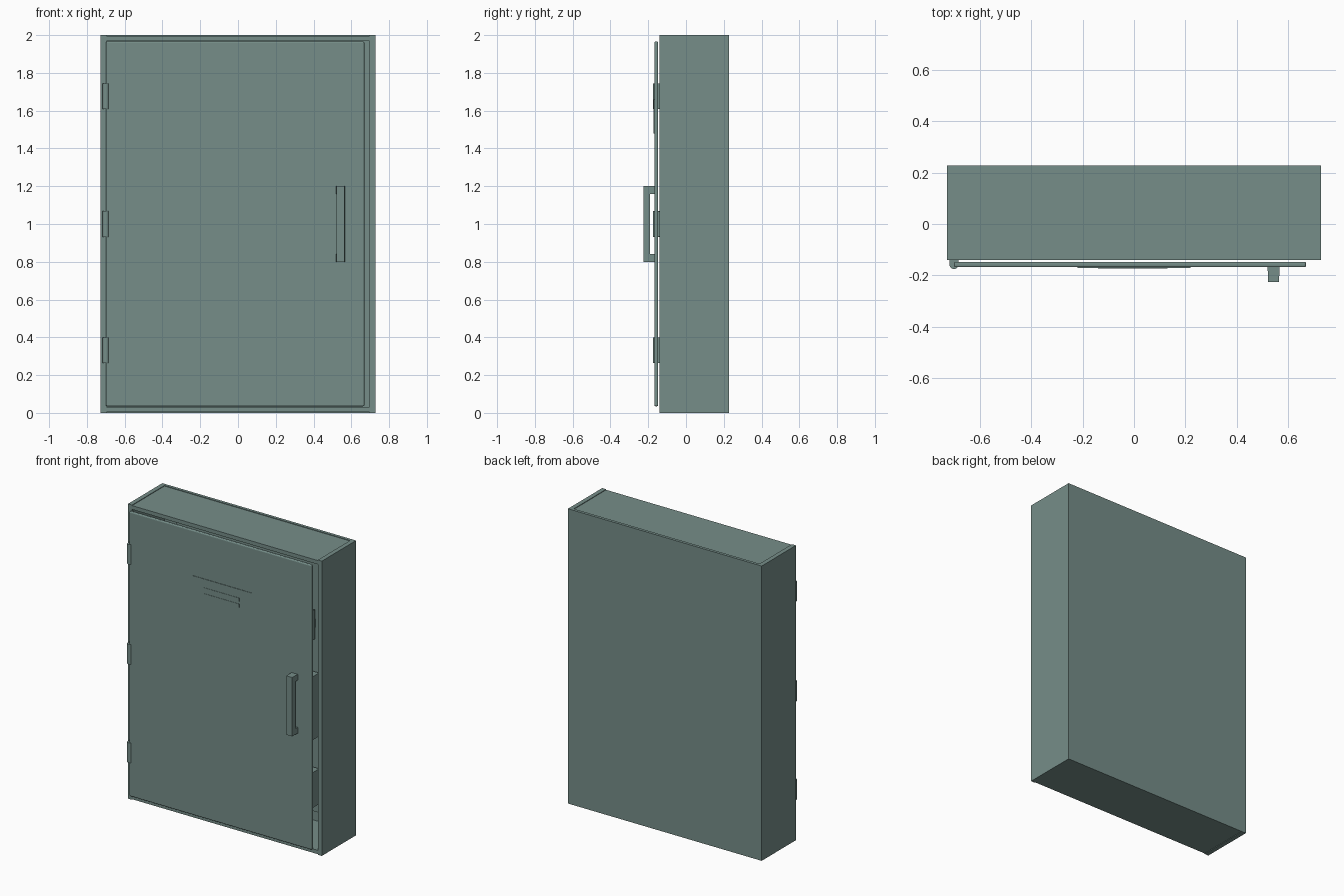
import bpy, bmesh
from mathutils import Vector

if "Cube" in bpy.data.objects:
    bpy.data.objects.remove(bpy.data.objects["Cube"])

paint = bpy.data.materials.new("grey_green_paint")
paint.diffuse_color = (0.18, 0.27, 0.25, 1)
paint.use_nodes = True
paint.node_tree.nodes["Principled BSDF"].inputs["Base Color"].default_value = paint.diffuse_color


def add(name, data):
    data.materials.append(paint)
    ob = bpy.data.objects.new(name, data)
    bpy.context.collection.objects.link(ob)
    return ob


def finish(name, bm, smooth=False):
    bmesh.ops.recalc_face_normals(bm, faces=bm.faces)
    mesh = bpy.data.meshes.new(name)
    bm.to_mesh(mesh)
    bm.free()
    ob = add(name, mesh)
    if smooth:
        bpy.ops.object.select_all(action='DESELECT')
        bpy.context.view_layer.objects.active = ob
        ob.select_set(True)
        bpy.ops.object.shade_smooth_by_angle()
    return ob


def box(name, x, y, z, bevel=0.0, segments=3):
    """Flat-shaded box from (min, max) ranges, with optional rounded edges."""
    bm = bmesh.new()
    bmesh.ops.create_cube(bm, size=1)
    for v in bm.verts:
        v.co = Vector([r[0] if c < 0 else r[1] for c, r in zip(v.co, (x, y, z))])
    if bevel:
        bmesh.ops.bevel(bm, geom=bm.edges[:], offset=bevel, segments=segments,
                        profile=0.5, affect='EDGES')
    return finish(name, bm)


def cylinder(name, centre, radius, height, sides=24):
    bm = bmesh.new()
    bmesh.ops.create_cone(bm, cap_ends=True, segments=sides, radius1=radius,
                          radius2=radius, depth=height)
    bmesh.ops.translate(bm, verts=bm.verts, vec=centre)
    return finish(name, bm, smooth=True)


def cable(name, points, radius=0.012):
    curve = bpy.data.curves.new(name, 'CURVE')
    curve.dimensions = '3D'
    curve.bevel_depth = radius
    curve.bevel_resolution = 2
    curve.resolution_u = 6
    spline = curve.splines.new('BEZIER')
    spline.bezier_points.add(len(points) - 1)
    for p, co in zip(spline.bezier_points, points):
        p.co = co
        p.handle_left_type = p.handle_right_type = 'AUTO'
    return add(name, curve)


# Open-fronted cabinet shell; roof and floor sit just inside the wall ends
W, FRONT, BACK, T = 0.727, -0.14, 0.227, 0.03
box("back_panel", (-W, W), (BACK - 0.02, BACK), (0, 2))
for side, s in (("left", -1), ("right", 1)):
    box(side + "_wall", sorted((s * W, s * (W - T))), (FRONT, BACK - 0.02), (0, 2))
box("floor_panel", (T - W, W - T), (FRONT, BACK - 0.02), (0.004, T))
box("roof_panel", (T - W, W - T), (FRONT, BACK - 0.02), (2 - T, 1.996))

# Door with rounded rim
box("door", (-0.70, 0.669), (-0.168, -0.147), (0.035, 1.966), bevel=0.007)

# Label plate with two plain raised strips
box("label_plate", (-0.22, 0.22), (-0.171, -0.167), (1.48, 1.66))
for i, z in enumerate((1.55, 1.59)):
    box(f"label_strip_{i}", (-0.14, 0.13), (-0.173, -0.170), (z - 0.012, z + 0.012))

# Hinges: knuckle barrel and leaf against the frame
for i, z in enumerate((0.332, 1.0, 1.677)):
    cylinder(f"hinge_barrel_{i}", (-0.70, -0.157, z), 0.018, 0.135)
    box(f"hinge_leaf_{i}", (-0.718, -0.682), (-0.15, -0.139), (z - 0.067, z + 0.067))

# Bracket handle: C profile, tapering slightly towards the front
profile = [(-0.167, 0.80), (-0.226, 0.80), (-0.226, 1.20), (-0.167, 1.20),
           (-0.167, 1.16), (-0.190, 1.16), (-0.190, 0.84), (-0.167, 0.84)]
bm = bmesh.new()
face = bm.faces.new([bm.verts.new((-1, y, z)) for y, z in profile])
ext = bmesh.ops.extrude_face_region(bm, geom=[face])
bmesh.ops.translate(bm, vec=(2, 0, 0),
                    verts=[g for g in ext["geom"] if isinstance(g, bmesh.types.BMVert)])
for v in bm.verts:
    v.co.x = 0.543 + v.co.x * (0.021 + 0.04 * (v.co.y + 0.226))
finish("door_handle", bm)

# Interior equipment glimpsed through the door gap
box("mounting_plate", (-0.60, 0.60), (0.19, 0.208), (0.10, 1.90))
rows = ((0.17, 0.41, 0.168), (0.63, 1.06, 0.168), (1.28, 1.48, 0.155))
for i, (z0, z1, pitch) in enumerate(rows):
    mid = (z0 + z1) / 2
    box(f"mounting_rail_{i}", (-0.45, 0.45), (0.165, 0.192), (mid - 0.03, mid + 0.03))
    for j in range(6):
        x = (j - 2.5) * pitch
        box(f"breaker_{i}_{j}", (x - 0.07, x + 0.07), (0.06, 0.17), (z0, z1))
        box(f"breaker_switch_{i}_{j}", (x - 0.02, x + 0.02), (0.03, 0.061),
            (mid - 0.03, mid + 0.04))
for j in range(6):
    x = (j - 2.5) * 0.168
    cable(f"cable_{j}", [(x, 0.12, 0.64), (x + 0.03, 0.10, 0.55),
                         (x - 0.02, 0.10, 0.48), (x, 0.12, 0.40)])
